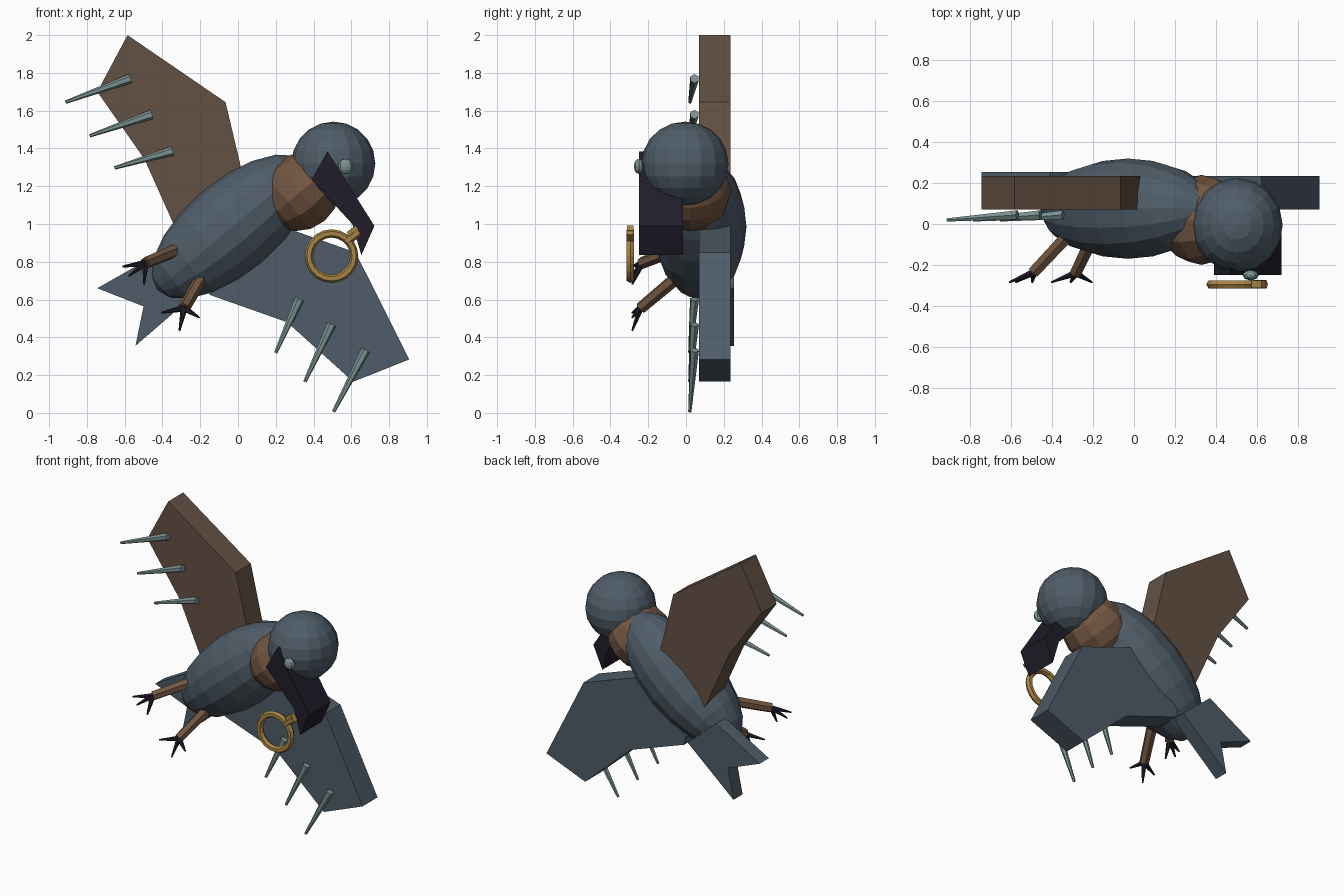
import bpy, bmesh, math
from mathutils import Vector, Matrix

if "Cube" in bpy.data.objects:
    bpy.data.objects.remove(bpy.data.objects["Cube"])


def material(name, rgb):
    m = bpy.data.materials.new(name)
    m.diffuse_color = (*rgb, 1)
    m.use_nodes = True
    m.node_tree.nodes["Principled BSDF"].inputs["Base Color"].default_value = m.diffuse_color
    return m


SLATE = material("slate_blue", (0.078, 0.108, 0.138))
BROWN = material("wing_brown", (0.125, 0.082, 0.056))
RUST = material("collar_brown", (0.17, 0.093, 0.053))
DARK = material("dark_horn", (0.014, 0.012, 0.022))
STEEL = material("pale_steel", (0.20, 0.29, 0.29))
GOLD = material("gold", (0.40, 0.235, 0.06))


def finish(bm, name, mat):
    bmesh.ops.recalc_face_normals(bm, faces=bm.faces)
    me = bpy.data.meshes.new(name)
    bm.to_mesh(me)
    bm.free()
    ob = bpy.data.objects.new(name, me)
    me.materials.append(mat)
    bpy.context.collection.objects.link(ob)
    return ob


def aim(direction):
    return Vector(direction).to_track_quat('Z', 'Y').to_matrix().to_4x4()


def ellipsoid(name, centre, radii, mat, axis=(0, 0, 1), seg=16, rings=10):
    bm = bmesh.new()
    m = Matrix.Translation(centre) @ aim(axis) @ Matrix.Diagonal((*radii, 1))
    bmesh.ops.create_uvsphere(bm, u_segments=seg, v_segments=rings, radius=1, matrix=m)
    return finish(bm, name, mat)


def rod(name, a, b, r1, r2, mat, seg=6):
    a, b = Vector(a), Vector(b)
    bm = bmesh.new()
    m = Matrix.Translation((a + b) / 2) @ aim(b - a)
    bmesh.ops.create_cone(bm, cap_ends=True, segments=seg, radius1=r1, radius2=r2,
                          depth=(b - a).length, matrix=m)
    return finish(bm, name, mat)


def slab(name, outline, y0, y1, mat):
    # front outline in x, z extruded through y
    bm = bmesh.new()
    face = bm.faces.new([bm.verts.new((x, y0, z)) for x, z in outline])
    ext = bmesh.ops.extrude_face_region(bm, geom=[face])
    verts = [g for g in ext["geom"] if isinstance(g, bmesh.types.BMVert)]
    bmesh.ops.translate(bm, verts=verts, vec=(0, y1 - y0, 0))
    return finish(bm, name, mat)


# Body, collar and head
ellipsoid("body", (-0.03, 0.075, 0.986), (0.245, 0.245, 0.52), SLATE, axis=(0.766, 0, 0.643))
ellipsoid("collar", (0.33, 0.02, 1.17), (0.22, 0.2, 0.22), RUST, axis=(0.766, 0, 0.643), seg=12, rings=8)
ellipsoid("head", (0.505, -0.005, 1.32), (0.222, 0.23, 0.222), SLATE)
ellipsoid("eye", (0.57, -0.25, 1.305), (0.04, 0.026, 0.04), STEEL, seg=8, rings=6)

# Wings, tail and beak
slab("raised_wing", [(-0.585, 2.0), (-0.066, 1.645), (0.03, 1.24), (-0.05, 1.05), (-0.31, 0.93),
                     (-0.495, 1.343), (-0.745, 1.70)], 0.07, 0.235, BROWN)
slab("lowered_wing", [(0.907, 0.283), (0.622, 0.85), (0.14, 1.02), (-0.16, 0.68), (-0.15, 0.625),
                      (0.26, 0.48), (0.61, 0.165)], 0.07, 0.235, SLATE)
slab("tail", [(-0.745, 0.66), (-0.41, 0.85), (-0.19, 0.66), (-0.543, 0.355), (-0.5, 0.564)],
     0.155, 0.255, SLATE)
slab("beak", [(0.474, 1.385), (0.722, 0.99), (0.653, 0.835), (0.605, 1.0), (0.39, 1.235)],
     -0.25, -0.015, DARK)

# Feather spikes along both wings: base x, z then tip x, z
spikes = [(-0.57, 1.77, -0.913, 1.645), (-0.457, 1.58, -0.785, 1.467), (-0.347, 1.387, -0.653, 1.297),
          (0.325, 0.602, 0.2, 0.318), (0.495, 0.468, 0.354, 0.165), (0.675, 0.332, 0.506, 0.006)]
for i, (x0, z0, x1, z1) in enumerate(spikes):
    rod(f"feather_spike_{i + 1}", (x0, 0.045, z0), (x1, 0.02, z1), 0.025, 0.009, STEEL)

# Legs with three toes each
legs = [((-0.27, 0.0, 0.885), (-0.49, -0.235, 0.793), [(-0.61, 0.775), (-0.578, 0.725), (-0.497, 0.68)]),
        ((-0.18, -0.02, 0.74), (-0.285, -0.24, 0.555), [(-0.405, 0.53), (-0.31, 0.435), (-0.205, 0.505)])]
for i, (hip, ankle, toes) in enumerate(legs):
    rod(f"leg_{i + 1}", hip, ankle, 0.036, 0.032, RUST)
    for j, (x, z) in enumerate(toes):
        rod(f"toe_{i + 1}_{j + 1}", ankle, (x, -0.285, z), 0.019, 0.005, DARK)

# Ring carried in the beak, with a short stem and end block
bm = bmesh.new()
N, M = 20, 6
loops = []
for i in range(N):
    a = 2 * math.pi * i / N
    loop = []
    for j in range(M):
        b = 2 * math.pi * j / M
        r = 0.12 + 0.022 * math.cos(b)
        loop.append(bm.verts.new((0.495 + r * math.cos(a), -0.295 + 0.022 * math.sin(b),
                                  0.83 + r * math.sin(a))))
    loops.append(loop)
for i in range(N):
    p, q = loops[i], loops[(i + 1) % N]
    for j in range(M):
        k = (j + 1) % M
        bm.faces.new((p[j], q[j], q[k], p[k]))
finish(bm, "ring", GOLD)
rod("ring_stem", (0.57, -0.295, 0.905), (0.64, -0.295, 0.96), 0.024, 0.024, GOLD)
slab("ring_block", [(0.575, 0.957), (0.622, 0.992), (0.642, 0.966), (0.595, 0.931)], -0.313, -0.277, GOLD)
